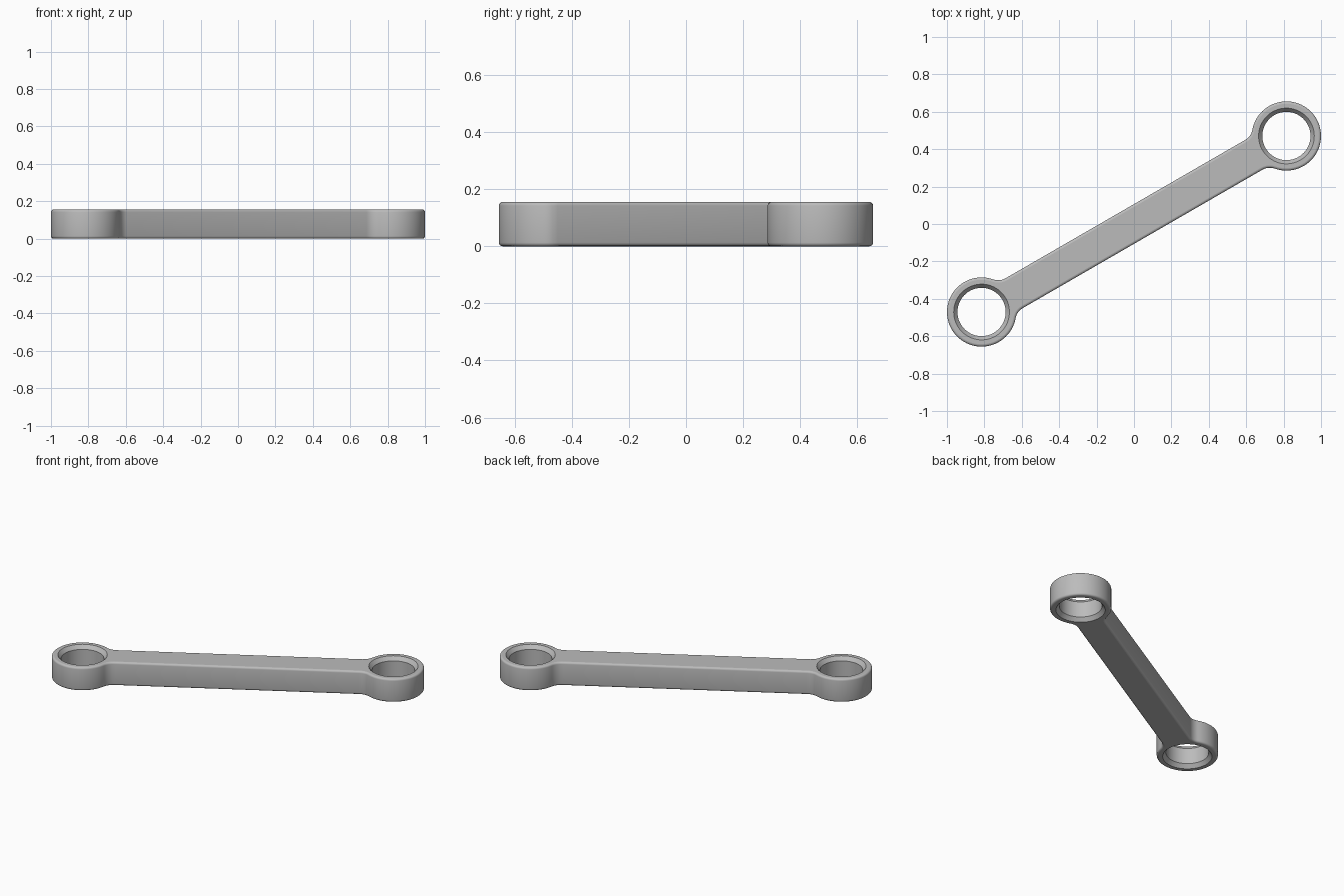
import bpy
import bmesh
from math import atan2, cos, sin, pi, radians, sqrt
from mathutils import Matrix

cube = bpy.data.objects.get("Cube")
if cube:
    bpy.data.objects.remove(cube, do_unlink=True)

HEIGHT = 0.155        # thickness of the whole link
REACH = 0.941         # centre to ring centre, along the bar
RING_R = 0.185        # outer ring radius
BAR_W = 0.092         # half width of the bar
FILLET = 0.08         # concave blend between bar and ring
ROUND = 0.013         # rounded outer edge
HOLE_R, RIM_R, RIM_DEPTH = 0.129, 0.149, 0.025
TILT = radians(30)


def arc(cx, cy, r, a0, a1, n):
    return [(cx + r * cos(a0 + (a1 - a0) * i / n),
             cy + r * sin(a0 + (a1 - a0) * i / n)) for i in range(n + 1)]


def outline(inset):
    """Link outline moved inward by inset, always with the same point count."""
    r, w, f = RING_R - inset, BAR_W - inset, FILLET + inset
    d = sqrt((r + f) ** 2 - (w + f) ** 2)
    phi = atan2(w + f, -d)
    upper = arc(REACH - d, w + f, f, -pi / 2, phi - pi, 8)
    ring = arc(REACH, 0, r, phi, -phi, 64)[1:-1]
    lower = [(x, -y) for x, y in reversed(upper)]
    half = upper + ring + lower
    return half + [(-x, -y) for x, y in half]


def loop(bm, pts, z):
    return [bm.verts.new((x, y, z)) for x, y in pts]


def bridge(bm, a, b):
    n = len(a)
    for i in range(n):
        bm.faces.new((a[i], a[(i + 1) % n], b[(i + 1) % n], b[i])).smooth = True


def loop_edges(bm, verts):
    n = len(verts)
    return [bm.edges.get((verts[i], verts[(i + 1) % n])) for i in range(n)]


bm = bmesh.new()

# Outer wall with rounded top and bottom edges
profile = []
for k in range(5):
    a = k / 4 * pi / 2
    profile.append((ROUND * (1 - sin(a)), ROUND * (1 - cos(a))))
profile += [(i, HEIGHT - z) for i, z in reversed(profile)]
wall = [loop(bm, outline(i), z) for i, z in profile]
for a, b in zip(wall, wall[1:]):
    bridge(bm, a, b)

# Two bored holes with bevelled rims
bores = []
for side in (-1, 1):
    steps = ((RIM_R, 0), (HOLE_R, RIM_DEPTH),
             (HOLE_R, HEIGHT - RIM_DEPTH), (RIM_R, HEIGHT))
    bore = [loop(bm, arc(side * REACH, 0, r, 0, 2 * pi, 64)[:-1], z)
            for r, z in steps]
    for a, b in zip(bore, bore[1:]):
        bridge(bm, a, b)
    for ring in bore:
        for e in loop_edges(bm, ring):
            e.smooth = False
    bores.append(bore)

# Flat top and bottom between the outline and the holes
for level in (0, -1):
    edges = loop_edges(bm, wall[level])
    for e in edges:
        e.smooth = False
    for bore in bores:
        edges += loop_edges(bm, bore[level])
    bmesh.ops.triangle_fill(bm, edges=edges, use_beauty=True)

bmesh.ops.recalc_face_normals(bm, faces=bm.faces[:])
bm.transform(Matrix.Rotation(TILT, 4, 'Z'))

mesh = bpy.data.meshes.new("link_arm")
bm.to_mesh(mesh)
bm.free()
link = bpy.data.objects.new("link_arm", mesh)
bpy.context.collection.objects.link(link)

# Plain grey finish
grey = bpy.data.materials.new("light_grey")
grey.use_nodes = True
colour = (0.5, 0.5, 0.5, 1)
grey.diffuse_color = colour
grey.node_tree.nodes["Principled BSDF"].inputs["Base Color"].default_value = colour
mesh.materials.append(grey)
